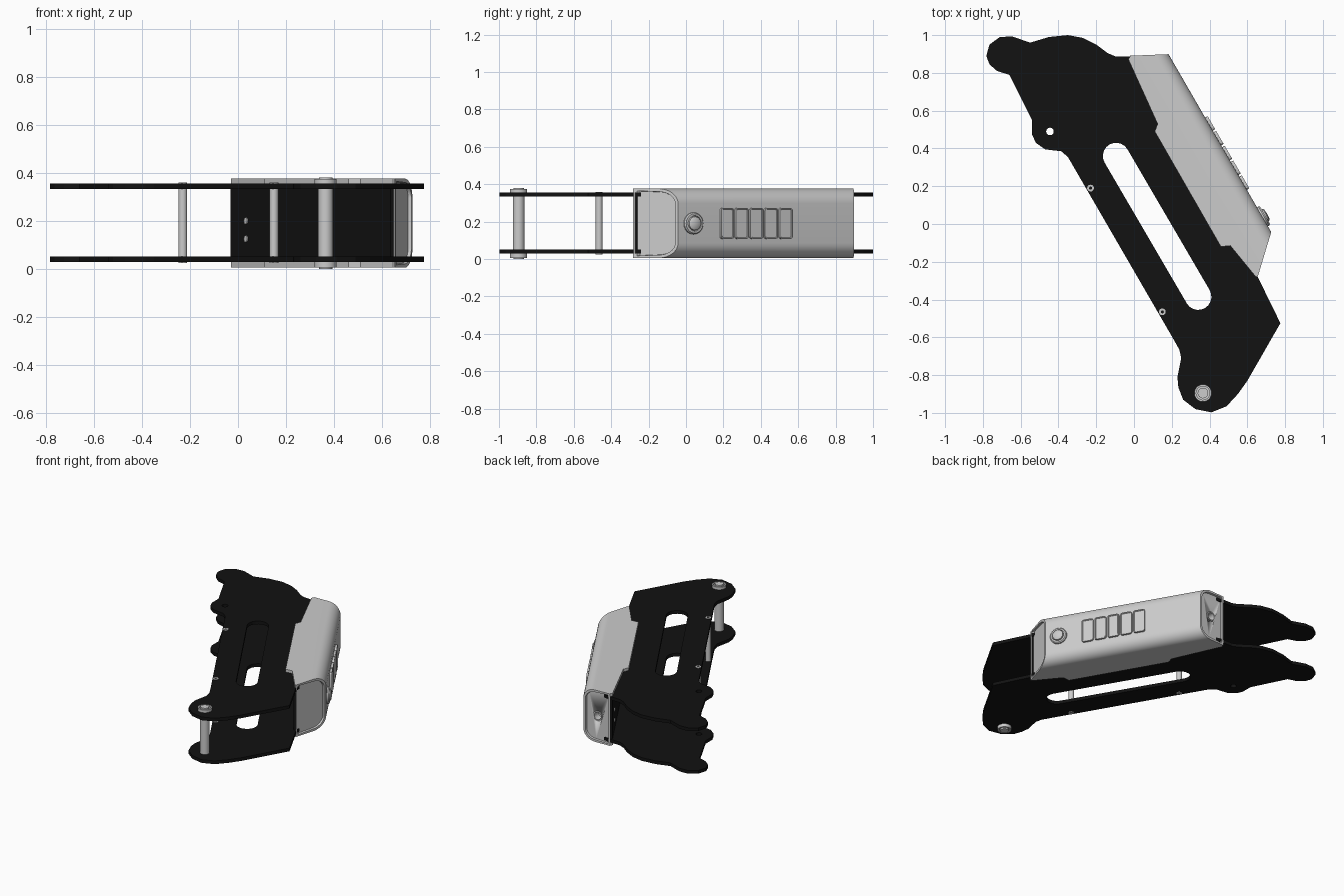
import bpy, bmesh
from math import pi, cos, sin, radians, atan2
from mathutils import Matrix, Vector

if "Cube" in bpy.data.objects:
    bpy.data.objects.remove(bpy.data.objects["Cube"])

MID = 0.19                                   # mid height of the assembly
FRAME = Matrix.Rotation(radians(-60), 4, 'Z')  # local x along casing, local y outward

black = bpy.data.materials.new("black_plate")
black.diffuse_color = (0.006, 0.006, 0.006, 1)
black.use_nodes = True
black.node_tree.nodes["Principled BSDF"].inputs["Base Color"].default_value = black.diffuse_color


def finish(bm, name, mat=None, matrix=None, smooth=True):
    bmesh.ops.recalc_face_normals(bm, faces=bm.faces[:])
    me = bpy.data.meshes.new(name)
    bm.to_mesh(me)
    bm.free()
    if matrix:
        me.transform(matrix)
    ob = bpy.data.objects.new(name, me)
    bpy.context.collection.objects.link(ob)
    if mat:
        me.materials.append(mat)
    if smooth:
        bpy.ops.object.select_all(action='DESELECT')
        bpy.context.view_layer.objects.active = ob
        ob.select_set(True)
        bpy.ops.object.shade_smooth_by_angle(angle=radians(30))
    return ob


def arc(cx, cy, r, a0, a1, n):
    return [(cx + r * cos(radians(a0 + (a1 - a0) * i / n)),
             cy + r * sin(radians(a0 + (a1 - a0) * i / n))) for i in range(n + 1)]


def sheet(name, loops, z0, z1, mat=None):
    """Flat plate from an outline plus hole loops."""
    bm = bmesh.new()
    edges = []
    for loop in loops:
        vs = [bm.verts.new((x, y, z0)) for x, y in loop]
        edges += [bm.edges.new((vs[i - 1], vs[i])) for i in range(len(vs))]
    bmesh.ops.triangle_fill(bm, edges=edges, use_beauty=True, use_dissolve=False)
    ext = bmesh.ops.extrude_face_region(bm, geom=bm.faces[:])
    for v in ext["geom"]:
        if isinstance(v, bmesh.types.BMVert):
            v.co.z = z1
    return finish(bm, name, mat, smooth=False)


def lathe(name, profile, matrix, mat=None, seg=24):
    """Turned part from (radius, height) points."""
    bm = bmesh.new()
    vs = [bm.verts.new((r, 0, h)) for r, h in profile]
    es = [bm.edges.new(p) for p in zip(vs, vs[1:])]
    bmesh.ops.spin(bm, geom=vs + es, axis=(0, 0, 1), cent=(0, 0, 0),
                   angle=2 * pi, steps=seg, use_duplicate=False)
    bmesh.ops.remove_doubles(bm, verts=bm.verts[:], dist=1e-5)
    return finish(bm, name, mat, matrix)


def box(name, size, loc, mat=None, bevel=0):
    bm = bmesh.new()
    bmesh.ops.create_cube(bm, size=1)
    bmesh.ops.scale(bm, vec=size, verts=bm.verts[:])
    if bevel:
        es = [e for e in bm.edges if abs((e.verts[0].co - e.verts[1].co).y) > 1e-4]
        bmesh.ops.bevel(bm, geom=es, offset=bevel, segments=3, profile=0.5, affect='EDGES')
        top = max(bm.faces, key=lambda f: f.calc_center_median().y)
        bmesh.ops.inset_individual(bm, faces=[top], thickness=0.006, depth=0)
        bmesh.ops.inset_individual(bm, faces=[top], thickness=0.003, depth=-0.005)
    return finish(bm, name, mat, FRAME @ Matrix.Translation(loc))


# Side plates: lobed outline, long slot and bolt hole
outline = [(-.66, .79), (-.725, .81), (-.765, .845), (-.782, .89), (-.765, .95), (-.71, .99),
           (-.645, .993), (-.55, .96), (-.45, .99), (-.35, 1.0), (-.27, .985), (-.2, .95),
           (-.14, .905), (-.10, .888), (0, .885), (.13, .86), (.64, -.03), (.655, -.28),
           (.775, -.525), (.6, -.83), (.55, -.9), (.49, -.965), (.41, -.997), (.325, -.98),
           (.26, -.93), (.235, -.865), (.23, -.81), (.25, -.71), (.24, -.665), (.215, -.62),
           (-.35, .355), (-.385, .385), (-.47, .395), (-.52, .43), (-.54, .475), (-.54, .55)]
slot = arc(-.095, .36, .07, 30, 210, 10) + arc(.34, -.385, .07, 210, 390, 10)
hole = arc(-.445, .49, .02, 0, 345, 23)
for name, z in (("lower_plate", .028), ("upper_plate", .333)):
    sheet(name, [outline, slot, hole], z, z + .023, black)

# Spacer tubes and pivot pin with flanged ends
for i, (x, y) in enumerate([(-.23, .19), (.15, -.465)]):
    lathe(f"spacer_{i + 1}", [(.008, .025), (.018, .025), (.018, .359), (.008, .359), (.008, .025)],
          Matrix.Translation((x, y, 0)))
lathe("pivot_pin", [(0, 0), (.028, 0), (.028, .012), (.036, .012), (.036, .005), (.046, .005),
                    (.046, .028), (.031, .028), (.031, .355), (.046, .355), (.046, .375),
                    (.036, .375), (.036, .367), (.028, .367), (.028, .38), (0, .38)],
      Matrix.Translation((.365, -.895, 0)))

# Casing body: rounded section with slanted ends, each end framed by a recessed panel
IN, OUT, LO, HI, R = .425, .608, .005, .376, .08
section = ([(IN, LO)] + arc(OUT - R, LO + R, R, -90, 0, 10)
           + arc(OUT - R, HI - R, R, 0, 90, 10) + [(IN, HI)])


def end_t(n, back):
    k = (n - IN) / (OUT - IN)
    return -.783 + .096 * k if back else .572 - .172 * k


bm = bmesh.new()
rings = [[bm.verts.new((end_t(n, b), n, z)) for n, z in section] for b in (True, False)]
for i in range(len(section)):
    bm.faces.new((rings[0][i - 1], rings[0][i], rings[1][i], rings[1][i - 1]))
caps = [bm.faces.new(r) for r in rings]
bmesh.ops.recalc_face_normals(bm, faces=bm.faces[:])
bmesh.ops.inset_individual(bm, faces=caps, thickness=.016, depth=0)
bmesh.ops.inset_individual(bm, faces=caps, thickness=.002, depth=-.014)
casing = finish(bm, "casing", None, FRAME)

# Socket opening in the back end
n_mid = .515
port_at = FRAME @ Vector((end_t(n_mid, True), n_mid, MID))
port_dir = FRAME.to_3x3() @ Vector((-.183, .096, 0)).normalized()
turn = port_dir.to_track_quat('Z', 'Y').to_matrix().to_4x4()
port = Matrix.Translation(port_at) @ turn
cutter = lathe("socket_cutter", [(0, -.08), (.034, -.08), (.034, .05), (0, .05)], port)
cutter.hide_render = True
mod = casing.modifiers.new("socket", 'BOOLEAN')
mod.operation, mod.object, mod.solver = 'DIFFERENCE', cutter, 'EXACT'
bpy.context.view_layer.objects.active = casing
bpy.ops.object.modifier_apply(modifier="socket")
bpy.data.objects.remove(cutter)
lathe("socket_ring", [(.026, -.06), (.034, -.06), (.034, -.008), (.026, -.008), (.026, -.06)], port)

# Casing flaps lying over the plates
flap = [(-.018, .891), (-.03, .872), (.125, .53), (.11, .49), (.46, -.12), (.51, -.115),
        (.645, -.28), (.656, -.277)]
flap += [tuple((FRAME @ Vector((t, .44, 0)))[:2]) for t in (.558, -.775)]
sheet("lower_flap", [flap], LO, .029)
sheet("upper_flap", [flap], .355, HI)

# Black inner wall between the plates, with two small contacts
box("inner_wall", (1.335, .02, .32), (-.107, .42, MID), black)
for i, z in enumerate((.125, .2)):
    lathe(f"contact_{i + 1}", [(0, 0), (.014, 0), (.014, .006), (0, .006)],
          FRAME @ Matrix.Translation((-.64, .411, z)) @ Matrix.Rotation(pi / 2, 4, 'X'), None, 16)

# Five level indicators
for i in range(5):
    box(f"level_indicator_{i + 1}", (.08, .03, .166), (-.079 + (i - 2) * .0905, OUT, MID), None, .014)

# Round push button with raised rim
lathe("push_button", [(.058, -.01), (.058, .008), (.052, .016), (.042, .016), (.04, .01),
                      (.037, .01), (.036, .022), (.028, .027), (0, .03)],
      FRAME @ Matrix.Translation((.307, OUT, MID)) @ Matrix.Rotation(-pi / 2, 4, 'X'), None, 32)
